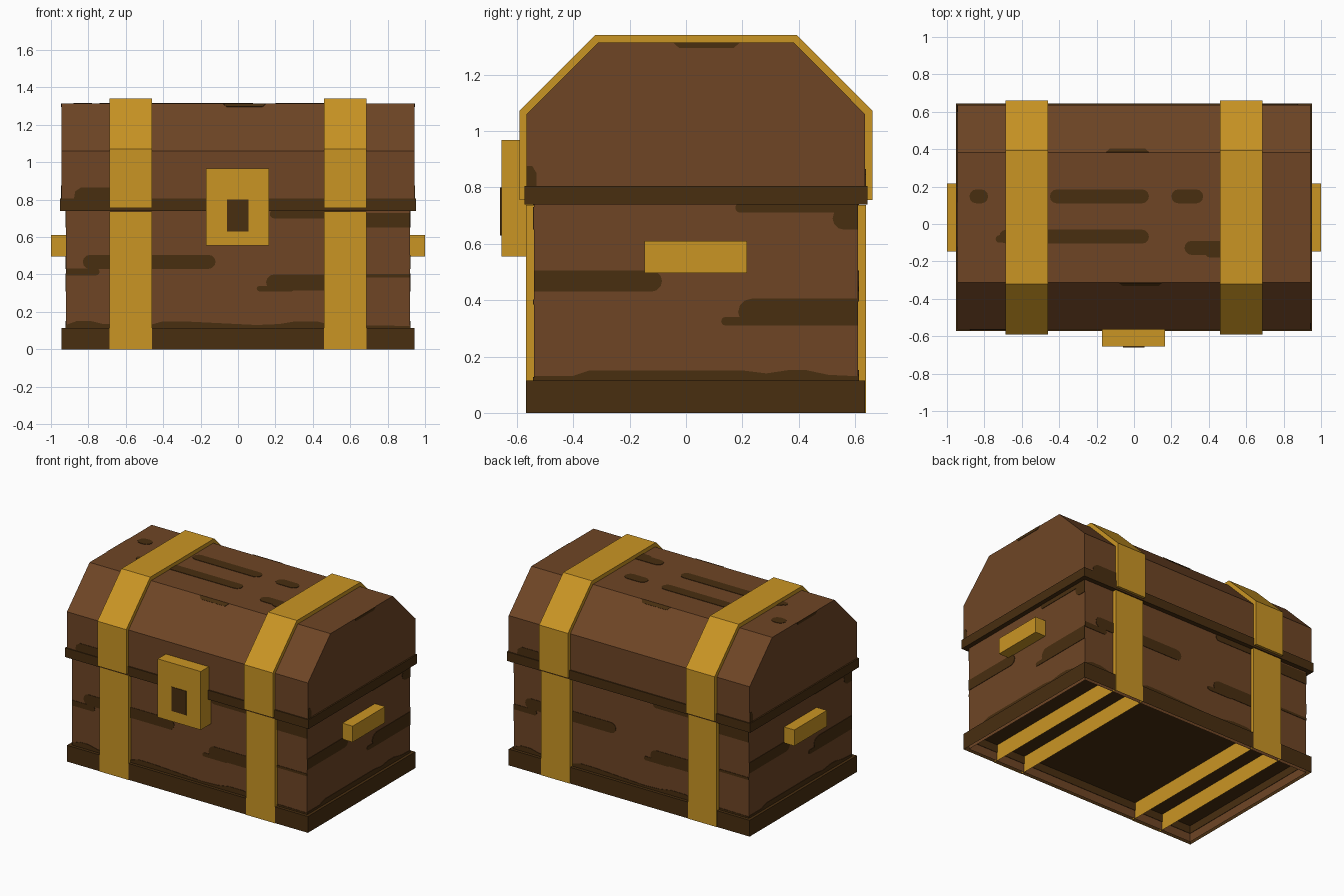
import bpy, bmesh, math
from mathutils import Matrix, Vector

cube = bpy.data.objects.get("Cube")
if cube:
    bpy.data.objects.remove(cube, do_unlink=True)


def material(name, rgb):
    colour = [((c / 255 + 0.055) / 1.055) ** 2.4 for c in rgb] + [1]
    mat = bpy.data.materials.new(name)
    mat.use_nodes = True
    mat.diffuse_color = colour
    shader = next(n for n in mat.node_tree.nodes if n.type == 'BSDF_PRINCIPLED')
    shader.inputs["Base Color"].default_value = colour
    shader.inputs["Roughness"].default_value = 0.9
    return mat


WOOD = material("brown_wood", (110, 69, 37))
DARK = material("dark_wood", (72, 46, 16))
GOLD = material("gold_metal", (202, 149, 36))
CY = 0.035  # depth centre of the chest


def make(name, bm, mat):
    mesh = bpy.data.meshes.new(name)
    bm.to_mesh(mesh)
    bm.free()
    mesh.materials.append(mat)
    obj = bpy.data.objects.new(name, mesh)
    bpy.context.collection.objects.link(obj)
    return obj


def prism(name, profile, x0, x1, mat, open_bottom=False):
    """Extrude a (y, z) profile along x; its first edge is the bottom."""
    bm = bmesh.new()
    a, b = [[bm.verts.new((x, y, z)) for y, z in profile] for x in (x0, x1)]
    bm.faces.new(a)
    bm.faces.new(b)
    n = len(profile)
    for i in range(1 if open_bottom else 0, n):
        j = (i + 1) % n
        bm.faces.new((a[i], a[j], b[j], b[i]))
    bmesh.ops.recalc_face_normals(bm, faces=bm.faces)
    return make(name, bm, mat)


def box(name, x0, x1, y0, y1, z0, z1, mat, open_bottom=False):
    return prism(name, [(y0, z0), (y1, z0), (y1, z1), (y0, z1)], x0, x1, mat, open_bottom)


def lid_profile(half, top_half, z0, z1, z2):
    right = [(half, z0), (half, z1), (top_half, z2)]
    left = [(-y, z) for y, z in reversed(right)]
    pts = [left[-1]] + right + left[:-1]
    return [(y + CY, z) for y, z in pts]


# Chest body, base trim, rim and lid
box("body", -0.92, 0.92, CY - 0.575, CY + 0.575, 0, 0.76, WOOD, True)
box("base_trim", -0.943, 0.943, CY - 0.6, CY + 0.6, 0, 0.115, DARK, True)
box("rim", -0.953, 0.953, CY - 0.608, CY + 0.608, 0.74, 0.805, DARK)
prism("lid", lid_profile(0.6, 0.3475, 0.77, 1.06, 1.313), -0.943, 0.943, WOOD)

# Straps and handles on both sides
for side, s in (("left", 1), ("right", -1)):
    x0, x1 = sorted((s * 0.461, s * 0.687))
    box(side + "_body_strap", x0, x1, CY - 0.603, CY + 0.603, 0, 0.738, GOLD, True)
    prism(side + "_lid_strap", lid_profile(0.626, 0.357, 0.755, 1.072, 1.341), x0, x1, GOLD)
    x0, x1 = sorted((s * 0.9, s))
    box(side + "_handle", x0, x1, -0.147, 0.217, 0.497, 0.61, GOLD)

# Lock
box("lock_plate", -0.17, 0.167, -0.655, -0.53, 0.555, 0.968, GOLD)
box("keyhole", -0.06, 0.056, -0.659, -0.654, 0.63, 0.8, DARK)


# Wood grain stains: thin plates straddling the surface
def bar(u0, u1, v0, v1, ends="both"):
    """Horizontal bar with round left, right or both ends."""
    r, cv = (v1 - v0) / 2, (v0 + v1) / 2
    arc = [math.radians(a) for a in range(-90, 91, 30)]
    if ends in ("right", "both"):
        pts = [(u1 - r + r * math.cos(a), cv + r * math.sin(a)) for a in arc]
    else:
        pts = [(u1, v0), (u1, v1)]
    if ends in ("left", "both"):
        pts += [(u0 + r - r * math.cos(a), cv - r * math.sin(a)) for a in arc]
    else:
        pts += [(u0, v1), (u0, v0)]
    return pts


def stains(name, shapes, place):
    bm = bmesh.new()
    for pts in shapes:
        bm.faces.new([bm.verts.new(place(u, v)) for u, v in pts])
    obj = make(name, bm, DARK)
    mod = obj.modifiers.new("thickness", 'SOLIDIFY')
    mod.thickness = 0.006
    mod.offset = 0


def wall(k, d):
    turn = Matrix.Translation((0, CY, 0)) @ Matrix.Rotation(k * math.pi / 2, 4, 'Z')
    return lambda u, v: turn @ Vector((u, -d, v))


def slope(k):
    turn = wall(k, 0)
    return lambda u, v: turn(u, 0) + Vector((0, (k - 1) * (0.3475 + v), 1.313 - v))


long_body = [
    bar(-0.83, -0.12, 0.43, 0.505),
    bar(-0.92, -0.74, 0.395, 0.433, "right"),
    bar(0.1, 0.3, 0.31, 0.338),
    bar(0.15, 0.6, 0.315, 0.4, "left"),
    bar(0.55, 0.92, 0.385, 0.402, None),
    bar(0.17, 0.6, 0.7, 0.745, "left"),
    bar(0.6, 0.92, 0.65, 0.73, "left"),
    [(-0.92, 0.06), (0.92, 0.06), (0.92, 0.125), (0.5, 0.13), (0.42, 0.15), (0.31, 0.15),
     (0.22, 0.135), (0.1, 0.13), (-0.3, 0.15), (-0.4, 0.15), (-0.47, 0.13),
     (-0.72, 0.135), (-0.79, 0.152), (-0.86, 0.152), (-0.92, 0.13)],
]
short_body = [
    bar(-0.575, -0.12, 0.43, 0.505, "right"),
    bar(0.09, 0.3, 0.31, 0.34),
    bar(0.15, 0.575, 0.31, 0.405, "left"),
    bar(0.14, 0.575, 0.71, 0.745, "left"),
    bar(0.485, 0.575, 0.65, 0.73, "left"),
    [(-0.575, 0.06), (0.575, 0.06), (0.575, 0.13), (0.47, 0.135), (0.39, 0.152), (0.33, 0.152),
     (0.25, 0.14), (0.17, 0.15), (-0.38, 0.15), (-0.44, 0.13), (-0.575, 0.13)],
]
long_lid = [[(-0.88, 0.79), (-0.66, 0.79), (-0.66, 0.865), (-0.84, 0.865), (-0.87, 0.845)]]
short_lid = [
    [(-0.6, 0.79), (-0.565, 0.79), (-0.565, 0.85), (-0.58, 0.875), (-0.6, 0.875)],
    [(-0.06, 1.295), (0.135, 1.295), (0.155, 1.313), (-0.08, 1.313)],
]
slope_edge = [[(-0.08, 0), (0.15, 0), (0.13, 0.018), (-0.06, 0.018)]]

for k, side in enumerate(("front", "left", "back", "right")):
    is_long = k % 2 == 0
    stains(side + "_body_grain", long_body if is_long else short_body,
           wall(k, 0.575 if is_long else 0.92))
    stains(side + "_lid_grain", long_lid if is_long else short_lid,
           wall(k, 0.6 if is_long else 0.943))
    if is_long:
        stains(side + "_slope_grain", slope_edge, slope(k))

stains("top_grain", [
    bar(-0.88, -0.78, 0.11, 0.185),
    bar(-0.45, 0.08, 0.11, 0.185),
    bar(0.2, 0.37, 0.11, 0.185),
    bar(-0.72, 0.08, -0.105, -0.03),
    bar(-0.74, -0.6, -0.1, -0.06),
    bar(0.27, 0.55, -0.165, -0.09, "left"),
    bar(0.38, 0.55, -0.18, -0.12, "left"),
], lambda u, v: Vector((u, v, 1.313)))
